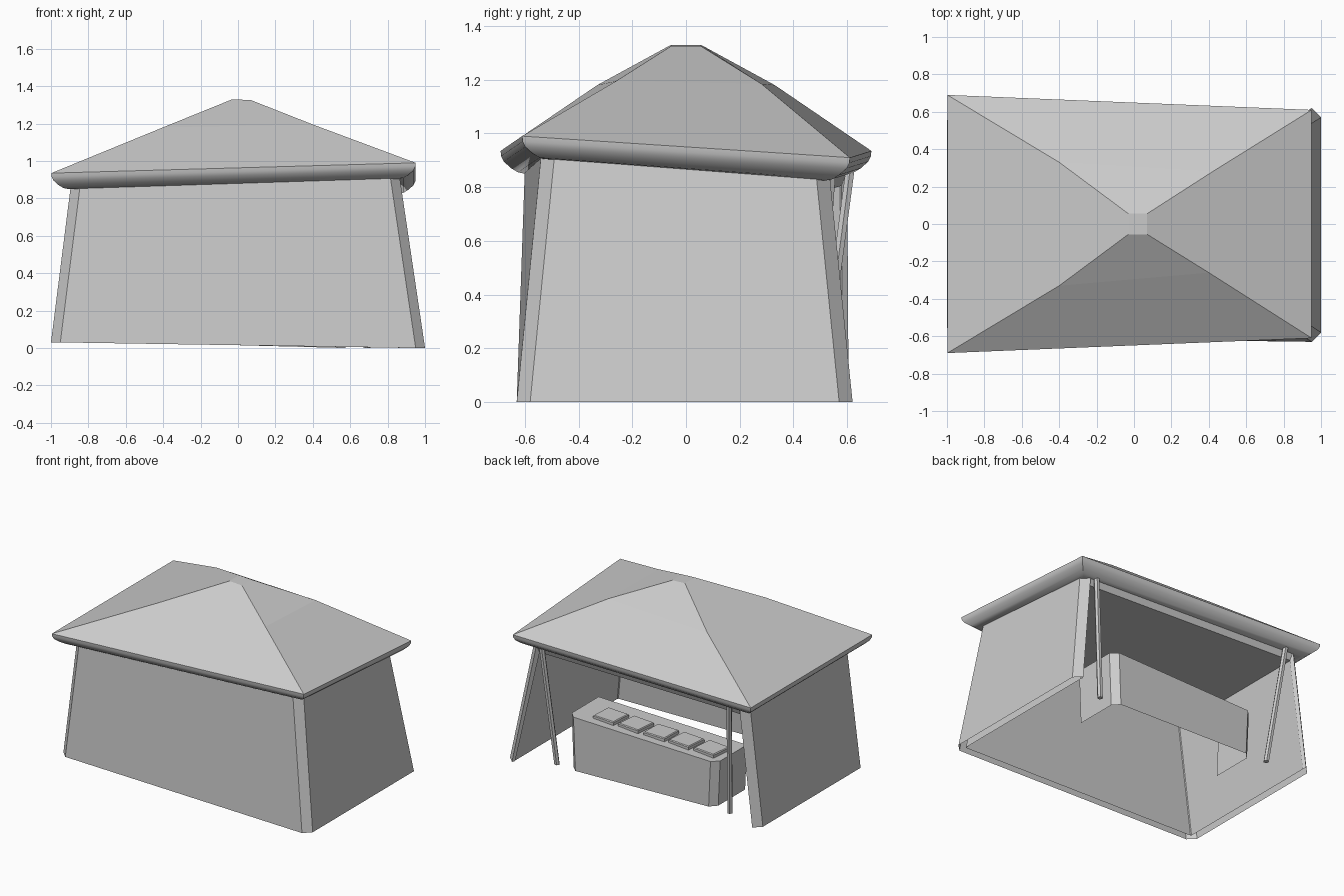
import bpy, math, random
from mathutils import Vector

if "Cube" in bpy.data.objects:
    bpy.data.objects.remove(bpy.data.objects["Cube"])

random.seed(4)


def make(name, verts, faces, smooth=False):
    me = bpy.data.meshes.new(name)
    me.from_pydata([tuple(v) for v in verts], [], faces)
    me.update()
    ob = bpy.data.objects.new(name, me)
    bpy.context.collection.objects.link(ob)
    if smooth:
        bpy.ops.object.select_all(action='DESELECT')
        ob.select_set(True)
        bpy.context.view_layer.objects.active = ob
        bpy.ops.object.shade_smooth_by_angle(angle=math.radians(35))
    return ob


def loft(rings, closed=True):
    n = len(rings[0])
    verts = [v for r in rings for v in r]
    faces = []
    for k in range(len(rings) - 1):
        for i in range(n if closed else n - 1):
            j = (i + 1) % n
            faces.append((k * n + i, k * n + j, (k + 1) * n + j, (k + 1) * n + i))
    return verts, faces


# Roof slopes: crooked hipped top
apex = [(0.07, -0.055, 1.325), (0.07, 0.055, 1.325), (-0.03, 0.055, 1.33), (-0.03, -0.055, 1.33)]
mid = [(0.40, -0.26, 1.195), (0.42, 0.28, 1.185), (-0.40, 0.33, 1.18), (-0.40, -0.33, 1.18)]
eave = [(0.95, -0.61, 0.99), (0.95, 0.61, 0.91), (-0.998, 0.69, 0.935), (-0.998, -0.69, 0.935)]
slopes = [list(reversed(r)) for r in (apex, mid, eave)]
v, f = loft(slopes)
f.append((3, 2, 1, 0))
make("roof", v, f)

# Rolled rim curling under, closed by a flat underside
rings = []
for inset, drop in ((0, 0), (-0.002, 0.02), (0.012, 0.04), (0.04, 0.065), (0.065, 0.08), (0.09, 0.085)):
    rings.append([(x - math.copysign(inset, x), y - math.copysign(inset, y), z - drop)
                  for x, y, z in slopes[2]])
v, f = loft(rings)
make("roof_rim", v, f, True)
make("roof_underside", rings[-1], [(0, 1, 2, 3)])


# Walls: leaning box with chamfered corners and thickness, open at the back and below
def wall_ring(fr, br, bl, fl, c, t, drop=0):
    pts = []
    for (x, y, z), order in ((br, 0), (fr, 1), (fl, 0), (bl, 1)):
        sx, sy = math.copysign(1, x), math.copysign(1, y)
        x, z = x - sx * t, z - drop
        y = y - sy * t if sy < 0 else y - t * 0.4
        a, b = (x - sx * c, y, z), (x, y - sy * c, z)
        pts += [b, a] if order else [a, b]
    return pts


bottom = [(1, -0.63, 0), (1, 0.62, 0), (-1, 0.605, 0.03), (-1, -0.605, 0.03)]
top = [(0.865, -0.54, 0.91), (0.865, 0.535, 0.84), (-0.895, 0.60, 0.86), (-0.895, -0.60, 0.86)]
inner_top = wall_ring(*top, 0.005, 0.055, 0.055)
v, f = loft([wall_ring(*bottom, 0.05, 0), wall_ring(*top, 0.05, 0)], False)
n = len(v)
v2, f2 = loft([inner_top, wall_ring(*bottom, 0.005, 0.055)], False)
v += v2
f += [tuple(i + n for i in q) for q in f2]
# back ends, inner ceiling and the slab edge above the opening
f += [(0, 8, 16, 24), (7, 31, 23, 15), tuple(range(16, 24)), (8, 15, 23, 16)]
make("walls", v, f)


# Counter: back panel, ends and top, open inside, sloping with the ground
def counter_ring(hx, z):
    c = 0.045
    pts = [(hx, 0.15), (hx, 0.5 - c), (hx - c, 0.5), (-hx + c, 0.5), (-hx, 0.5 - c), (-hx, 0.15)]
    if z == 0:
        return [(x, y, 0.015 - 0.015 * x / hx) for x, y in pts]
    return [(x, y, z - 0.01 + 0.015 * x / hx) for x, y in pts]


v, f = loft([counter_ring(0.575, 0), counter_ring(0.59, 0.38)], False)
f.append(tuple(range(6, 12)))
make("counter", v, f)

# Flat goods laid out in a row
for i in range(5):
    ang = random.uniform(-0.12, 0.12)
    ca, sa = math.cos(ang), math.sin(ang)
    cx = 0.345 - 0.2 * i
    cz = 0.37 + 0.025 * cx

    def slab_ring(hx, hy, z):
        return [(cx + x * ca - y * sa, 0.36 + x * sa + y * ca, z)
                for x, y in ((hx, -hy), (hx, hy), (-hx, hy), (-hx, -hy))]
    v, f = loft([slab_ring(0.085, 0.08, cz - 0.01), slab_ring(0.085, 0.08, cz + 0.018),
                 slab_ring(0.08, 0.075, cz + 0.024)])
    f += [(3, 2, 1, 0), (8, 9, 10, 11)]
    make("goods_%d" % (i + 1), v, f)


# Leaning poles at the open back
def pole(name, a, b, r=0.019, sides=6):
    rings = []
    for p in (a, b):
        rings.append([Vector(p) + Vector((r * math.cos(k * math.tau / sides),
                                          r * math.sin(k * math.tau / sides), 0))
                      for k in range(sides)])
    v, f = loft(rings)
    f += [tuple(reversed(range(sides))), tuple(range(sides, 2 * sides))]
    make(name, v, f)


pole("right_pole", (0.69, 0.48, 0.0), (0.77, 0.54, 0.85))
pole("left_pole", (-0.70, 0.50, 0.03), (-0.77, 0.61, 0.86))
